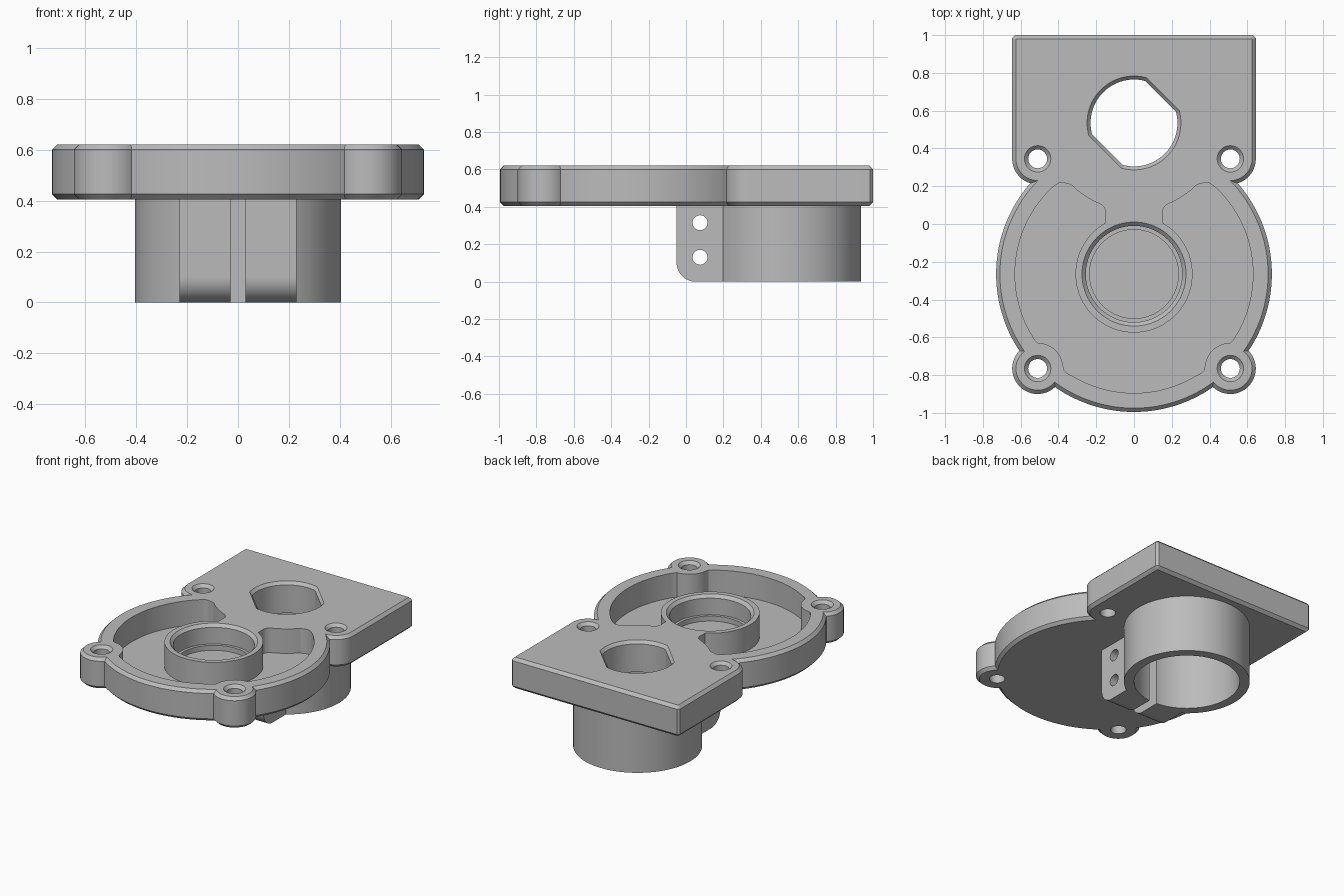
import bpy, bmesh, math
from mathutils import Vector, Matrix

if "Cube" in bpy.data.objects:
    bpy.data.objects.remove(bpy.data.objects["Cube"])

grey = bpy.data.materials.new("mid_grey")
grey.use_nodes = True
grey.diffuse_color = (0.5, 0.5, 0.5, 1)
grey.node_tree.nodes["Principled BSDF"].inputs["Base Color"].default_value = (0.5, 0.5, 0.5, 1)

BOTTOM, TOP, FLOOR, CH = 0.405, 0.62, 0.45, 0.02
DISC_Y, TUBE_Y = -0.265, 0.53
BOSSES = [(sx * 0.51, y) for sx in (1, -1) for y in (0.345, -0.765)]


def arc(cx, cy, r, a0=0, a1=360, n=96):
    """Points along an arc in degrees; a full circle leaves out the repeated end."""
    last = n if a1 - a0 == 360 else n + 1
    angles = [math.radians(a0 + (a1 - a0) * i / n) for i in range(last)]
    return [(cx + r * math.cos(a), cy + r * math.sin(a)) for a in angles]


def mirrored(half):
    """Close a right-hand half outline across x = 0."""
    return half + [(-x, y) for x, y in reversed(half) if abs(x) > 1e-4]


def prism(name, outline, z0, z1, chamfer=0.0, matrix=None):
    """Extrude an outline upward, with optional chamfered rims."""
    bm = bmesh.new()
    base = bm.faces.new([bm.verts.new((x, y, z0)) for x, y in outline])
    ext = bmesh.ops.extrude_face_region(bm, geom=[base])["geom"]
    for v in ext:
        if isinstance(v, bmesh.types.BMVert):
            v.co.z = z1
    bmesh.ops.recalc_face_normals(bm, faces=bm.faces)
    if chamfer:
        rims = [e for e in bm.edges if abs(e.verts[0].co.z - e.verts[1].co.z) < 1e-5]
        bmesh.ops.bevel(bm, geom=rims, offset=chamfer, segments=1, affect='EDGES')
    if matrix:
        bm.transform(matrix)
    mesh = bpy.data.meshes.new(name)
    bm.to_mesh(mesh)
    bm.free()
    mesh.materials.append(grey)
    obj = bpy.data.objects.new(name, mesh)
    bpy.context.collection.objects.link(obj)
    return obj


def flare(name, outline, centre, z, scale):
    """Tapered cutter: the outline at z - CH growing to the scaled outline above z."""
    obj = prism(name, outline, z - CH, z + CH)
    c = Vector((*centre, 0))
    for v in obj.data.vertices:
        if v.co.z > z:
            flat = Vector((v.co.x, v.co.y, 0))
            v.co = c + (flat - c) * (1 + 2 * (scale - 1)) + Vector((0, 0, v.co.z))
    return obj


def combine(target, part, op):
    """Apply one boolean and discard the helper part."""
    part.hide_render = True
    mod = target.modifiers.new(op, 'BOOLEAN')
    mod.operation, mod.object, mod.solver = op, part, 'EXACT'
    bpy.context.view_layer.objects.active = target
    bpy.ops.object.modifier_apply(modifier=mod.name)
    bpy.data.objects.remove(part)


# Plate: round cover, squared rear with rounded front corners, two front bosses
plate = prism("mounting_plate", arc(0, DISC_Y, 0.73, n=128), BOTTOM, TOP, CH)
rear = mirrored([(0, 0.21)] + arc(0.51, 0.345, 0.135, -90, 0, 16)
                + [(0.645, 0.985), (0.63, 1.0)])
combine(plate, prism("rear_block", rear, BOTTOM, TOP, CH), 'UNION')
for x, y in BOSSES:
    if y < 0:
        combine(plate, prism("boss", arc(x, y, 0.135, n=48), BOTTOM, TOP, CH), 'UNION')

# Recess that wraps around the bosses and the rear bridge
recess = mirrored(arc(0, DISC_Y, 0.63, -90, -59, 16)
                  + [(0.355, -0.79), (0.37, -0.775)]
                  + arc(0.51, -0.765, 0.135, 172, 98, 12)
                  + [(0.51, -0.629), (0.525, -0.615)]
                  + arc(0, DISC_Y, 0.63, -32, 45, 32)
                  + [(0.42, 0.203), (0.4, 0.216), (0.38, 0.22), (0.355, 0.214)]
                  + arc(0, 0.54, 0.47, -45, -68, 8)
                  + [(0.16, 0.091), (0.151, 0.075), (0.15, 0.055), (0.15, -0.06), (0, -0.06)])
combine(plate, prism("recess", recess, FLOOR, TOP + 0.1), 'DIFFERENCE')

# Bearing seat with chamfered mouth and a small shoulder
combine(plate, prism("bearing_ring", arc(0, DISC_Y, 0.31), FLOOR - 0.02, TOP), 'UNION')
for r, z in ((0.255, 0.485), (0.235, FLOOR)):
    combine(plate, prism("bore", arc(0, DISC_Y, r), z, TOP + 0.1), 'DIFFERENCE')
combine(plate, flare("mouth", arc(0, DISC_Y, 0.255), (0, DISC_Y), TOP, 1.08), 'DIFFERENCE')

# Screw holes, countersunk
for x, y in BOSSES:
    hole = arc(x, y, 0.05, n=32)
    combine(plate, prism("hole", hole, 0.3, 0.7), 'DIFFERENCE')
    combine(plate, flare("countersink", hole, (x, y), TOP, 1.4), 'DIFFERENCE')

# Double-flat hole, its flats facing the rear left and front right diagonals
half = math.degrees(math.acos(0.2 / 0.23))
keyed = (arc(0, 0.535, 0.23, 45 + half, 225 - half, 32)
         + arc(0, 0.535, 0.23, 225 + half, 405 - half, 32))
combine(plate, prism("keyed_hole", keyed, 0.3, 0.7), 'DIFFERENCE')
combine(plate, flare("keyed_mouth", keyed, (0, 0.535), TOP, 1.08), 'DIFFERENCE')

# Clamp tube under the plate
clamp = prism("clamp_tube", arc(0, TUBE_Y, 0.405), 0, BOTTOM)

# Clamp ears: a side profile in (y, z) swept along x
side = Matrix(((0, 0, 1, 0), (1, 0, 0, 0), (0, 1, 0, 0), (0, 0, 0, 1)))
ear = [(0.4, 0), (0.4, BOTTOM), (-0.05, BOTTOM)] + arc(0.05, 0.1, 0.1, 180, 270, 16)
combine(clamp, prism("ears", ear, -0.23, 0.23, matrix=side), 'UNION')
combine(clamp, prism("tube_bore", arc(0, TUBE_Y, 0.34), -0.1, 0.5), 'DIFFERENCE')
slot = [(-0.03, -0.2), (0.03, -0.2), (0.03, TUBE_Y), (-0.03, TUBE_Y)]
combine(clamp, prism("slot", slot, -0.1, 0.5), 'DIFFERENCE')
for z in (0.13, 0.315):
    combine(clamp, prism("bolt_hole", arc(0.075, z, 0.04, n=32), -0.4, 0.4, matrix=side),
            'DIFFERENCE')

# Smooth the curved walls and keep edges sharp
for obj in (plate, clamp):
    bpy.ops.object.select_all(action='DESELECT')
    obj.select_set(True)
    bpy.context.view_layer.objects.active = obj
    bpy.ops.object.shade_smooth_by_angle(angle=math.radians(25))
